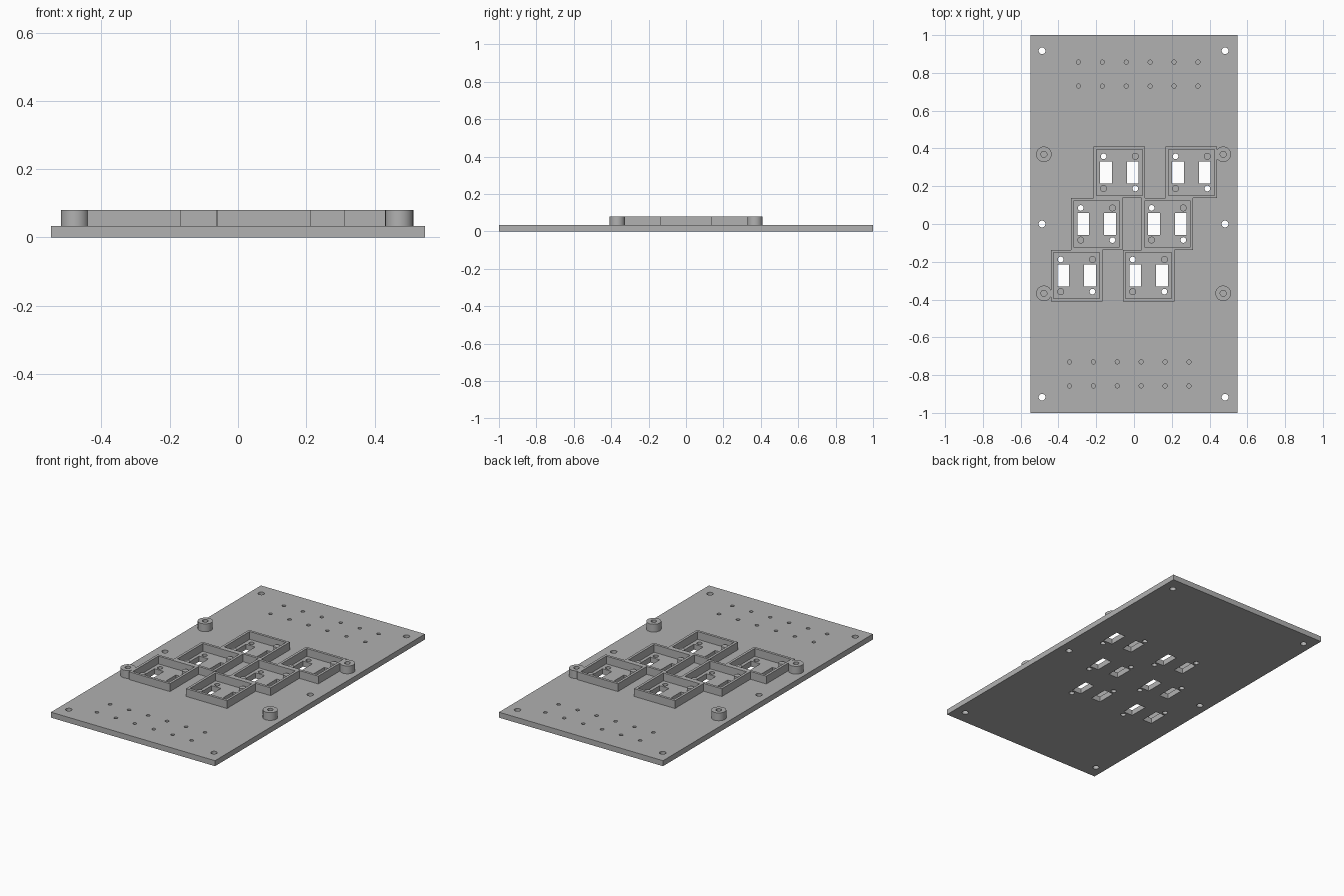
import bpy, bmesh, math
from mathutils import Matrix, Vector

if "Cube" in bpy.data.objects:
    bpy.data.objects.remove(bpy.data.objects["Cube"])

PLATE_TOP, FRAME_TOP, PEG_TOP = 0.033, 0.08, 0.062
CELLS = [(-0.077, 0.273), (0.304, 0.273), (-0.198, 0.0),
         (0.177, 0.0), (-0.304, -0.273), (0.077, -0.273)]

grey = bpy.data.materials.new("plastic grey")
grey.diffuse_color = (0.44, 0.44, 0.44, 1)
grey.use_nodes = True
grey.node_tree.nodes["Principled BSDF"].inputs["Base Color"].default_value = grey.diffuse_color


def box(bm, x, y, hx, hy, z0, z1):
    m = Matrix.Translation((x, y, (z0 + z1) / 2)) @ Matrix.Diagonal((2 * hx, 2 * hy, z1 - z0, 1))
    bmesh.ops.create_cube(bm, size=1, matrix=m)


def rod(bm, x, y, r, z0, z1, n=24):
    bmesh.ops.create_cone(bm, cap_ends=True, segments=n, radius1=r, radius2=r,
                          depth=z1 - z0, matrix=Matrix.Translation((x, y, (z0 + z1) / 2)))


def ring(bm, outer, inner, z0, z1):
    """Hollow tube between two matching loops of xy points, closed top and bottom."""
    loops = [[bm.verts.new((x, y, z)) for x, y in pts]
             for pts, z in ((outer, z0), (outer, z1), (inner, z1), (inner, z0))]
    n = len(outer)
    for a, b in zip(loops, loops[1:] + loops[:1]):
        for i in range(n):
            j = (i + 1) % n
            bm.faces.new((a[i], a[j], b[j], b[i]))


def square(x, y, h):
    return [(x - h, y - h), (x + h, y - h), (x + h, y + h), (x - h, y + h)]


def circle(x, y, r, n=32):
    return [(x + r * math.cos(2 * math.pi * i / n), y + r * math.sin(2 * math.pi * i / n))
            for i in range(n)]


def finish(bm, name):
    bmesh.ops.recalc_face_normals(bm, faces=bm.faces)
    mesh = bpy.data.meshes.new(name)
    bm.to_mesh(mesh)
    bm.free()
    mesh.materials.append(grey)
    ob = bpy.data.objects.new(name, mesh)
    bpy.context.collection.objects.link(ob)
    return ob


def smooth(ob):
    bpy.ops.object.select_all(action='DESELECT')
    ob.select_set(True)
    bpy.context.view_layer.objects.active = ob
    bpy.ops.object.shade_smooth_by_angle(angle=math.radians(35))


# Base plate
bm = bmesh.new()
box(bm, 0, 0, 0.547, 1.0, 0, PLATE_TOP)
plate = finish(bm, "base_plate")

# Cutter for every hole in the plate
bm = bmesh.new()
for x in (-0.487, 0.482):                       # mounting holes
    for y in (-0.917, 0, 0.917):
        rod(bm, x, y, 0.018, -0.05, 0.1)
for i in range(6):                              # blind pilot holes
    for y in (0.73, 0.857):
        rod(bm, -0.294 + 0.1265 * i, y, 0.011, 0.012, 0.1, 16)
        rod(bm, 0.291 - 0.1265 * i, -y, 0.011, 0.012, 0.1, 16)
for cx, cy in CELLS:                            # slots and screw holes
    for s in (-1, 1):
        box(bm, cx + s * 0.071, cy, 0.031, 0.058, -0.05, 0.1)
        rod(bm, cx + s * 0.084, cy - s * 0.085, 0.015, -0.05, 0.1)
cutter = finish(bm, "hole_cutter")
cutter.hide_render = True

mod = plate.modifiers.new("holes", 'BOOLEAN')
mod.operation = 'DIFFERENCE'
mod.solver = 'EXACT'
mod.object = cutter
bpy.context.view_layer.objects.active = plate
bpy.ops.object.modifier_apply(modifier=mod.name)
bpy.data.objects.remove(cutter)
smooth(plate)

# Square socket frames
bm = bmesh.new()
for cx, cy in CELLS:
    ring(bm, square(cx, cy, 0.1365), square(cx, cy, 0.121), PLATE_TOP - 0.002, FRAME_TOP)
finish(bm, "socket_frames")

# Locating pegs in opposite corners of each socket
bm = bmesh.new()
for cx, cy in CELLS:
    for s in (-1, 1):
        rod(bm, cx + s * 0.084, cy + s * 0.085, 0.018, PLATE_TOP - 0.002, PEG_TOP)
smooth(finish(bm, "locating_pegs"))

# Round standoffs with screw bores
bm = bmesh.new()
for x in (-0.477, 0.472):
    for y in (-0.367, 0.369):
        ring(bm, circle(x, y, 0.041), circle(x, y, 0.016), PLATE_TOP - 0.002, FRAME_TOP)
smooth(finish(bm, "standoffs"))
